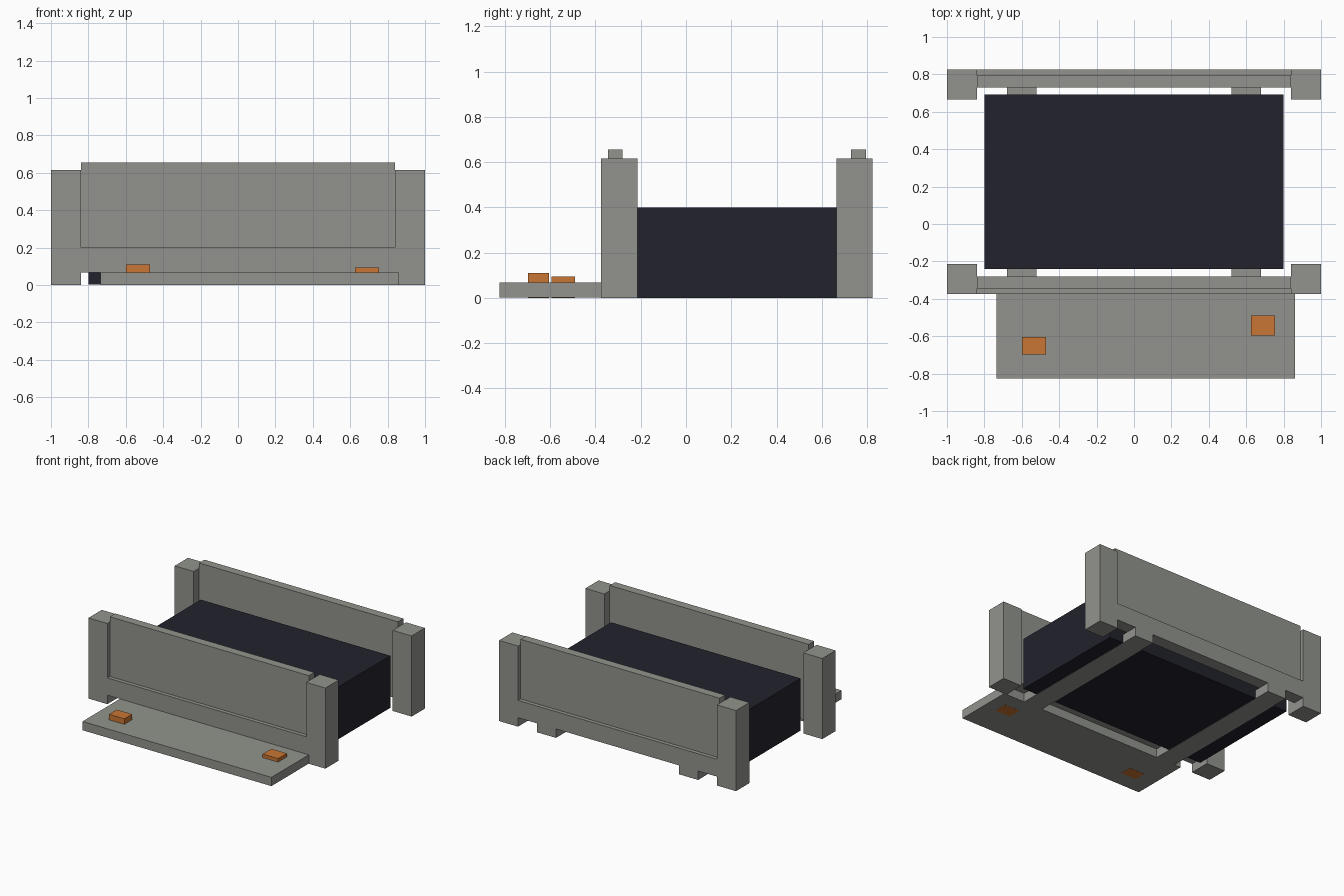
import bpy
import bmesh

if "Cube" in bpy.data.objects:
    bpy.data.objects.remove(bpy.data.objects["Cube"])


def material(name, rgb):
    m = bpy.data.materials.new(name)
    m.diffuse_color = (*rgb, 1)
    m.use_nodes = True
    m.node_tree.nodes["Principled BSDF"].inputs["Base Color"].default_value = m.diffuse_color
    return m


GREY = material("warm grey", (0.287, 0.296, 0.266))
DARK = material("dark navy", (0.016, 0.016, 0.026))
ORANGE = material("orange", (0.58, 0.18, 0.034))


def box(name, x, y, z, mat):
    """Box from (min, max) ranges on each axis."""
    bm = bmesh.new()
    bmesh.ops.create_cube(bm, size=1)
    for v in bm.verts:
        v.co = [r[0] if c < 0 else r[1] for c, r in zip(v.co, (x, y, z))]
    mesh = bpy.data.meshes.new(name)
    bm.to_mesh(mesh)
    bm.free()
    mesh.materials.append(mat)
    ob = bpy.data.objects.new(name, mesh)
    bpy.context.collection.objects.link(ob)
    return ob


MID = 0.225  # y centre of the two end walls


def span(side, near, far):
    return tuple(sorted((MID + side * near, MID + side * far)))


# Front and back walls: posts, lower beam and raised recessed panel
for label, s in (("front", -1), ("back", 1)):
    for end, sx in (("left", -1), ("right", 1)):
        box(f"{label}_{end}_post", tuple(sorted((sx * 0.84, sx))),
            span(s, 0.44, 0.6), (0, 0.615), GREY)
    box(f"{label}_beam", (-0.84, 0.84), span(s, 0.505, 0.6), (0.068, 0.2), GREY)
    box(f"{label}_panel", (-0.84, 0.84), span(s, 0.505, 0.57), (0.2, 0.655), GREY)

# Floor rails running from wall to wall under the body
for end, sx in (("left", -1), ("right", 1)):
    box(f"{end}_rail", tuple(sorted((sx * 0.52, sx * 0.68))),
        (-0.375, 0.825), (0, 0.068), GREY)

# Dark central body
box("body", (-0.8, 0.8), (-0.24, 0.693), (0.002, 0.4), DARK)

# Front plate with two small blocks set through it
box("front_plate", (-0.735, 0.86), (-0.825, -0.375), (0.001, 0.068), GREY)
box("left_block", (-0.6, -0.47), (-0.698, -0.605), (0, 0.11), ORANGE)
box("right_block", (0.625, 0.755), (-0.595, -0.49), (0, 0.095), ORANGE)
